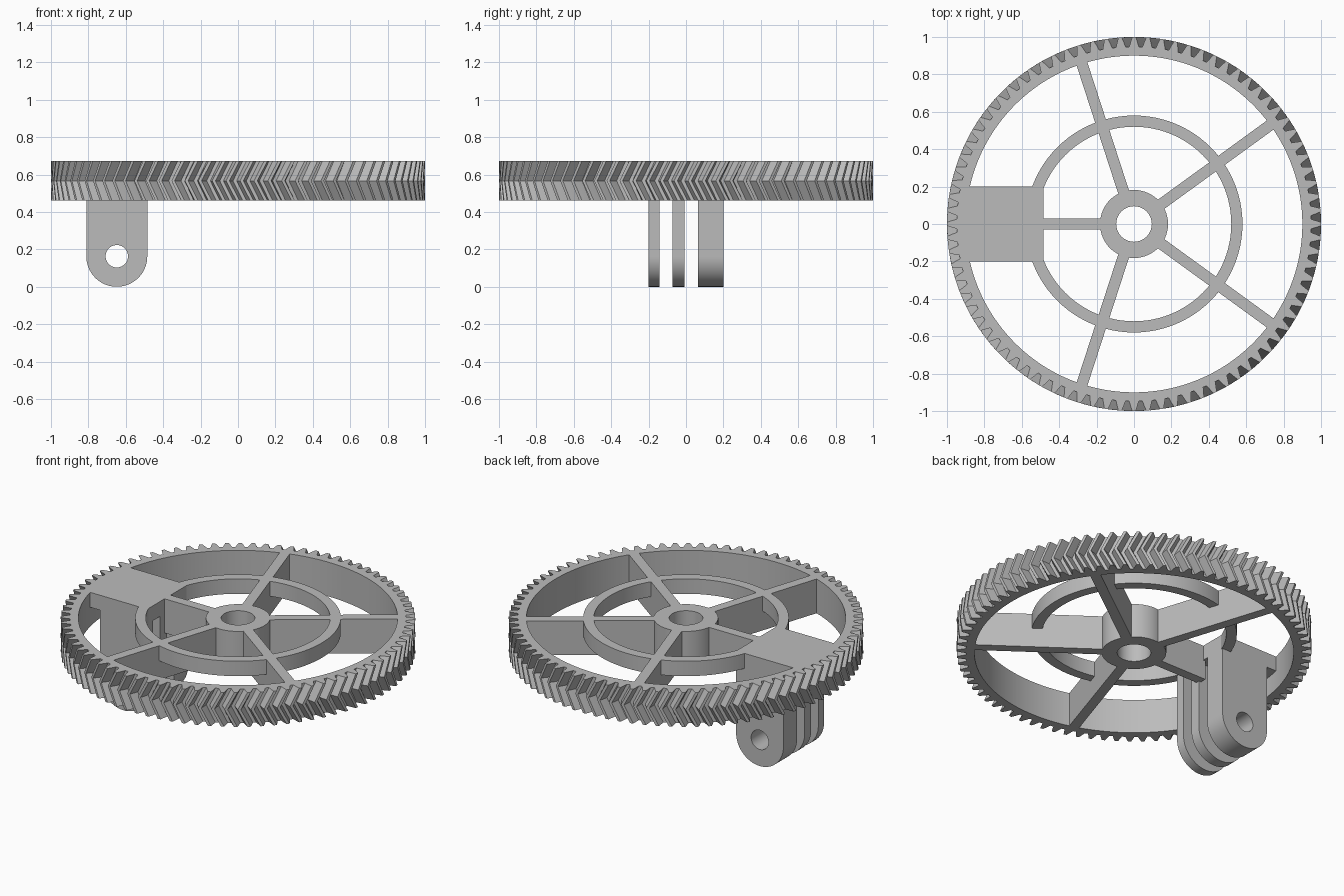
import bpy, bmesh
from math import sin, cos, pi, radians
from mathutils import Matrix

cube = bpy.data.objects.get("Cube")
if cube:
    bpy.data.objects.remove(cube)

grey = bpy.data.materials.new("plain grey")
grey.use_nodes = True
colour = (0.5, 0.5, 0.5, 1)
grey.diffuse_color = colour
grey.node_tree.nodes["Principled BSDF"].inputs["Base Color"].default_value = colour

BOTTOM, TOP = 0.46, 0.673
THIN = 0.58            # underside of the thin web parts
MID = (BOTTOM + TOP) / 2


def add_object(name, bm, smooth=True):
    mesh = bpy.data.meshes.new(name)
    bm.to_mesh(mesh)
    bm.free()
    mesh.materials.append(grey)
    obj = bpy.data.objects.new(name, mesh)
    bpy.context.scene.collection.objects.link(obj)
    if smooth:
        bpy.ops.object.select_all(action='DESELECT')
        obj.select_set(True)
        bpy.context.view_layer.objects.active = obj
        bpy.ops.object.shade_smooth_by_angle(angle=radians(30))
    return obj


def circle(r, n=96, cx=0, cy=0):
    return [(cx + r * cos(2 * pi * i / n), cy + r * sin(2 * pi * i / n)) for i in range(n)]


def extrude(name, outlines, low, high, matrix=Matrix()):
    """Extrude closed outlines (the later ones are holes) from low to high."""
    curve = bpy.data.curves.new(name, 'CURVE')
    curve.dimensions, curve.fill_mode = '2D', 'BOTH'
    curve.extrude = (high - low) / 2
    for outline in outlines:
        spline = curve.splines.new('POLY')
        spline.points.add(len(outline) - 1)
        for point, (x, y) in zip(spline.points, outline):
            point.co = (x, y, 0, 1)
        spline.use_cyclic_u = True
    temp = bpy.data.objects.new(name, curve)
    mesh = temp.to_mesh()
    bm = bmesh.new()
    bm.from_mesh(mesh)
    temp.to_mesh_clear()
    bpy.data.objects.remove(temp)
    bpy.data.curves.remove(curve)
    bmesh.ops.remove_doubles(bm, verts=bm.verts, dist=1e-5)
    bmesh.ops.translate(bm, verts=bm.verts, vec=(0, 0, (low + high) / 2))
    bm.transform(matrix)
    bmesh.ops.recalc_face_normals(bm, faces=bm.faces)
    return add_object(name, [bm][0])


def box(name, x, y, z, matrix=Matrix()):
    bm = bmesh.new()
    bmesh.ops.create_cube(bm, size=1)
    for v in bm.verts:
        v.co = [a + (b - a) * (c + 0.5) for c, (a, b) in zip(v.co, (x, y, z))]
    bm.transform(matrix)
    return add_object(name, bm, smooth=False)


# Toothed rim with herringbone teeth
TEETH, ROOT, RIM_INNER, TWIST = 84, 0.948, 0.9, 0.055
tooth = [(-0.36, ROOT), (-0.24, 0.975), (-0.12, 1), (0.12, 1), (0.24, 0.975), (0.36, ROOT)]
outer = [((i + t) * 2 * pi / TEETH, r) for i in range(TEETH) for t, r in tooth]
inner = [(a, RIM_INNER) for a, r in outer]
bm = bmesh.new()
loops = []
for profile, z, turn in ((inner, BOTTOM, 0), (outer, BOTTOM, 0), (outer, MID, -TWIST),
                         (outer, TOP, 0), (inner, TOP, 0)):
    loops.append([bm.verts.new((r * cos(a + turn), r * sin(a + turn), z)) for a, r in profile])
for lower, upper in zip(loops, loops[1:] + loops[:1]):
    for i in range(len(lower)):
        bm.faces.new((lower[i - 1], lower[i], upper[i], upper[i - 1]))
bmesh.ops.recalc_face_normals(bm, faces=bm.faces)
add_object("toothed_rim", bm)

# Hub and middle ring
extrude("hub", [circle(0.182), circle(0.095)], BOTTOM, TOP)
extrude("middle_ring", [circle(0.58), circle(0.52)], THIN, TOP)

# Five spokes, the one towards the bracket is short
for i in range(5):
    reach = 0.5 if i == 0 else 0.915
    box(f"spoke_{i + 1}", (0.15, reach), (-0.03, 0.03), (BOTTOM, TOP),
        Matrix.Rotation(pi + i * 2 * pi / 5, 4, 'Z'))

# Bracket plate
box("bracket_plate", (-0.92, -0.485), (-0.2, 0.2), (THIN, TOP))

# Hinge legs: round-ended tabs with a bolt hole, drawn in x-z and extruded along y
CX, CZ, R = -0.648, 0.163, 0.163
to_xz = Matrix(((1, 0, 0, 0), (0, 0, 1, 0), (0, 1, 0, 0), (0, 0, 0, 1)))
tab = [(CX + R * cos(pi + pi * i / 40), CZ + R * sin(pi + pi * i / 40)) for i in range(41)]
tab += [(CX + R, THIN + 0.02), (CX - R, THIN + 0.02)]
bolt_hole = circle(0.06, 40, CX, CZ)
legs = [extrude(name, [tab, bolt_hole], y0, y1, to_xz) for name, y0, y1 in (
    ("front_leg", -0.2, -0.143), ("middle_leg", -0.073, -0.008), ("back_leg", 0.065, 0.2))]

# Hexagonal nut pocket in the back leg
cutter = extrude("nut_pocket_cutter", [circle(0.112, 6, CX, CZ)], 0.13, 0.25, to_xz)
cutter.hide_render = True
cutter.hide_viewport = True
cut = legs[2].modifiers.new("nut_pocket", 'BOOLEAN')
cut.operation, cut.solver, cut.object = 'DIFFERENCE', 'EXACT', cutter
